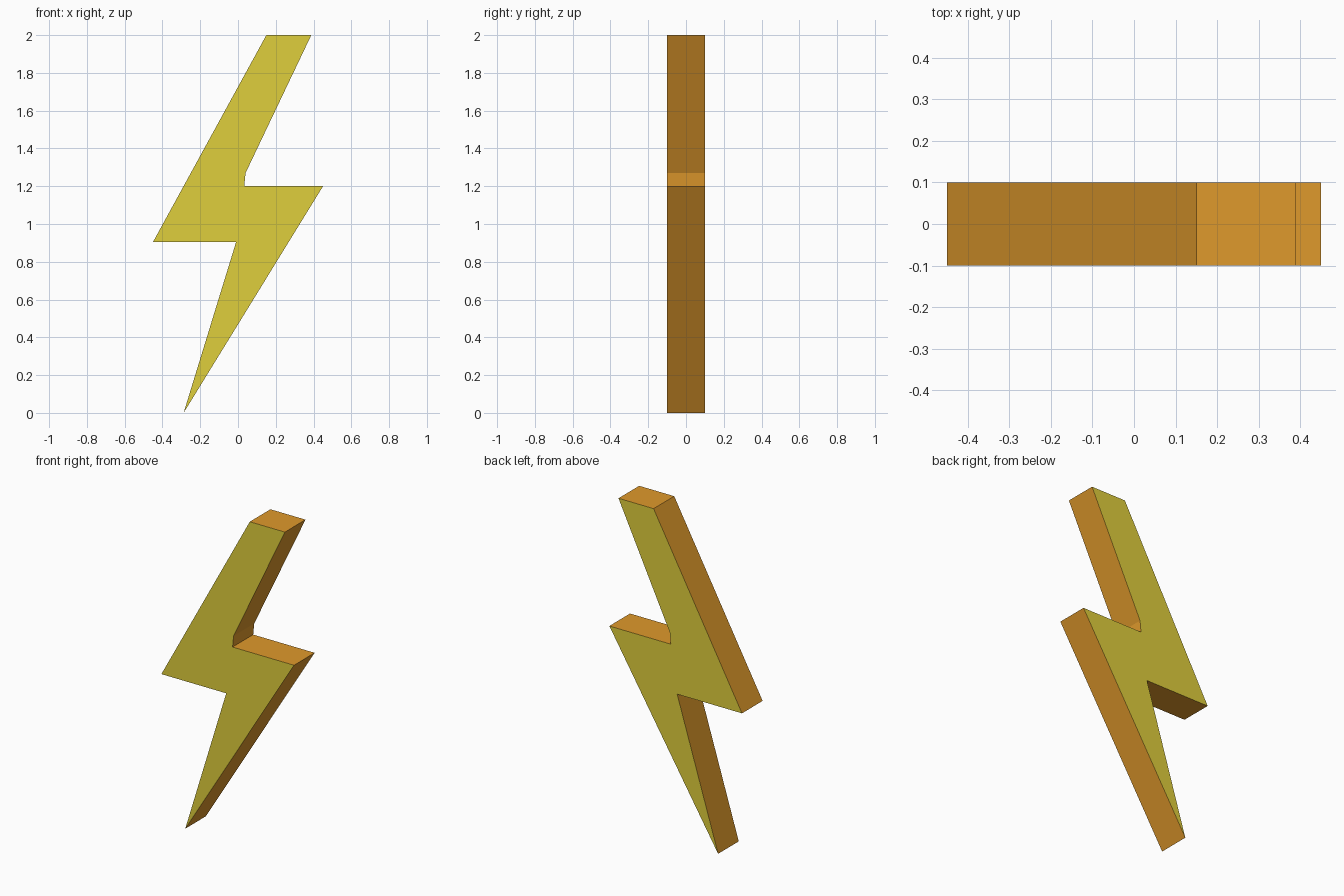
import bpy, bmesh

if "Cube" in bpy.data.objects:
    bpy.data.objects.remove(bpy.data.objects["Cube"])

# Bolt outline in x, z
outline = [(-0.288, 0.0), (0.45, 1.2), (0.033, 1.2), (0.04, 1.27),
           (0.388, 2.0), (0.15, 2.0), (-0.45, 0.905), (-0.01, 0.905)]
HALF_DEPTH = 0.1


def material(name, color):
    m = bpy.data.materials.new(name)
    m.diffuse_color = color
    m.use_nodes = True
    m.node_tree.nodes["Principled BSDF"].inputs["Base Color"].default_value = m.diffuse_color
    return m


# Extrude the outline front to back
bm = bmesh.new()
front = bm.faces.new([bm.verts.new((x, -HALF_DEPTH, z)) for x, z in outline])
ext = bmesh.ops.extrude_face_region(bm, geom=[front], use_keep_orig=True)
moved = [g for g in ext["geom"] if isinstance(g, bmesh.types.BMVert)]
bmesh.ops.translate(bm, verts=moved, vec=(0, 2 * HALF_DEPTH, 0))
bmesh.ops.recalc_face_normals(bm, faces=bm.faces)

# Yellow front and back, orange rim
for f in bm.faces:
    f.material_index = 0 if abs(f.normal.y) > 0.9 else 1

mesh = bpy.data.meshes.new("lightning_bolt")
bm.to_mesh(mesh)
bm.free()
mesh.materials.append(material("yellow_face", (0.74, 0.62, 0.045, 1)))
mesh.materials.append(material("orange_rim", (0.74, 0.32, 0.025, 1)))
bolt = bpy.data.objects.new("lightning_bolt", mesh)
bpy.context.collection.objects.link(bolt)
